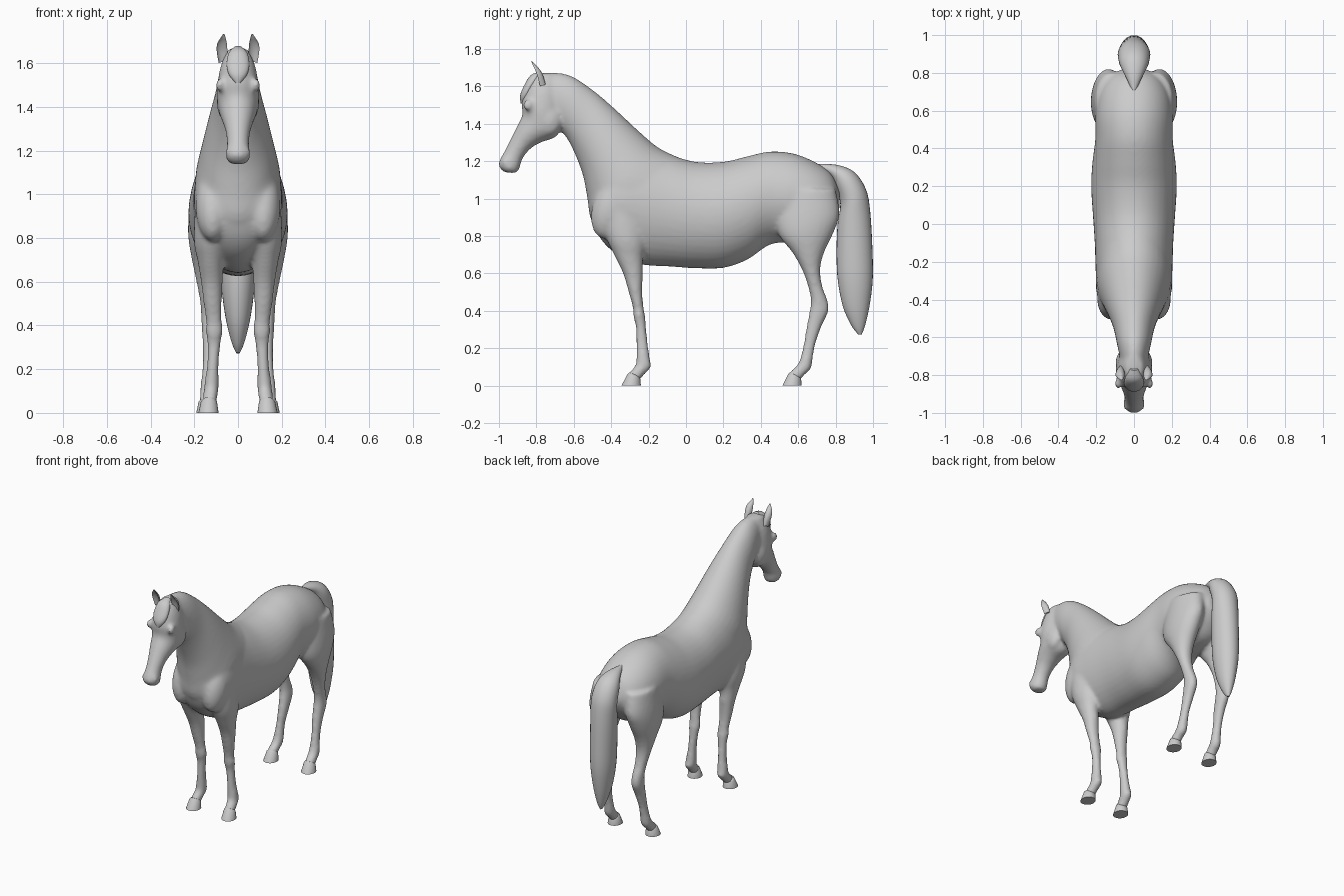
import bpy, bmesh, math
from mathutils import Vector, Matrix


def catmull(a, b, c, d, t):
    return 0.5 * (2 * b + (c - a) * t + (2 * a - 5 * b + 4 * c - d) * t ** 2 + (3 * b - a - 3 * c + d) * t ** 3)


def loft(bm, rows, side=1, steps=4, n=28, cup=False):
    """Closed skin over rows of (front y, front z, back y, back z, centre x, half width)."""
    dense = []
    for i in range(len(rows) - 1):
        q = [rows[max(0, min(len(rows) - 1, i + k))] for k in (-1, 0, 1, 2)]
        dense += [[catmull(*v, s / steps) for v in zip(*q)] for s in range(steps)]
    dense.append(rows[-1])
    rings = []
    for fy, fz, by, bz, cx, w in dense:
        ring = []
        for k in range(n):
            a = 2 * math.pi * k / n
            d = math.cos(a)
            if cup and d > 0:
                d *= -0.55
            ring.append(bm.verts.new((side * (cx + math.sin(a) * w),
                                      (fy + by) / 2 + d * (fy - by) / 2,
                                      (fz + bz) / 2 + d * (fz - bz) / 2)))
        rings.append(ring)
    faces = []
    for r0, r1 in zip(rings, rings[1:]):
        for k in range(n):
            faces.append(bm.faces.new((r0[k], r0[(k + 1) % n], r1[(k + 1) % n], r1[k])))
    faces += [bm.faces.new(rings[0]), bm.faces.new(rings[-1])]
    bmesh.ops.recalc_face_normals(bm, faces=faces)


def finish(bm, name, voxel=0, smooth=0, angle=50):
    me = bpy.data.meshes.new(name)
    bm.to_mesh(me)
    bm.free()
    ob = bpy.data.objects.new(name, me)
    bpy.context.collection.objects.link(ob)
    bpy.ops.object.select_all(action='DESELECT')
    bpy.context.view_layer.objects.active = ob
    ob.select_set(True)
    if voxel:
        m = ob.modifiers.new("fuse", 'REMESH')
        m.mode, m.voxel_size, m.use_smooth_shade = 'VOXEL', voxel, True
        s = ob.modifiers.new("soften", 'SMOOTH')
        s.factor, s.iterations = 0.5, smooth
        bpy.ops.object.modifier_apply(modifier="fuse")
        bpy.ops.object.modifier_apply(modifier="soften")
        bpy.ops.object.shade_smooth()
    else:
        bpy.ops.object.shade_smooth_by_angle(angle=math.radians(angle))
    return ob


def blob(bm, loc, size, tilt=0):
    mat = Matrix.Translation(loc) @ Matrix.Rotation(tilt, 4, 'X') @ Matrix.Diagonal((*size, 1))
    bmesh.ops.create_uvsphere(bm, u_segments=24, v_segments=16, radius=1, matrix=mat)


# Trunk: y, top z, bottom z, half width
trunk = [(-.505, 1.06, .89, .09), (-.46, 1.17, .79, .155), (-.38, 1.25, .71, .195),
         (-.25, 1.29, .65, .203), (-.1, 1.24, .638, .208), (.05, 1.197, .628, .218),
         (.2, 1.197, .63, .227), (.33, 1.227, .675, .22), (.45, 1.252, .755, .205),
         (.58, 1.24, .77, .205), (.7, 1.19, .80, .185), (.78, 1.13, .88, .13), (.822, 1.04, .95, .06)]
neck = [(-.77, 1.675, -.72, 1.40, 0, .065), (-.63, 1.663, -.645, 1.335, 0, .09),
        (-.5, 1.582, -.59, 1.23, 0, .11), (-.38, 1.48, -.55, 1.12, 0, .14),
        (-.26, 1.368, -.527, 1.0, 0, .17), (-.14, 1.268, -.505, .88, 0, .195),
        (0, 1.205, -.42, .76, 0, .195)]
head = [(-.82, 1.66, -.70, 1.672, 0, .045), (-.855, 1.60, -.66, 1.57, 0, .08),
        (-.88, 1.52, -.655, 1.43, 0, .096), (-.875, 1.45, -.69, 1.335, 0, .09),
        (-.902, 1.39, -.77, 1.303, 0, .075), (-.937, 1.32, -.83, 1.268, 0, .058),
        (-.967, 1.26, -.873, 1.215, 0, .051), (-.995, 1.21, -.887, 1.17, 0, .054),
        (-1.002, 1.175, -.90, 1.143, 0, .053), (-.975, 1.142, -.92, 1.136, 0, .03)]
front_leg = [(-.47, .97, -.22, .97, .115, .08), (-.43, .8, -.215, .78, .122, .08),
             (-.385, .70, -.23, .68, .124, .06), (-.337, .6, -.23, .6, .12, .05),
             (-.307, .5, -.233, .5, .116, .042), (-.285, .42, -.227, .42, .11, .037),
             (-.282, .37, -.218, .37, .109, .039), (-.268, .31, -.213, .31, .11, .03),
             (-.266, .22, -.203, .22, .115, .027), (-.265, .15, -.192, .14, .12, .033),
             (-.27, .11, -.186, .10, .123, .034), (-.3, .075, -.222, .06, .128, .033),
             (-.312, .04, -.25, .03, .13, .034)]
hind_leg = [(.50, 1.05, .80, 1.05, .115, .09), (.48, .9, .822, .92, .135, .09),
            (.50, .80, .79, .82, .145, .083), (.57, .71, .738, .71, .148, .065),
            (.625, .61, .718, .62, .145, .049), (.655, .52, .73, .53, .138, .039),
            (.667, .45, .756, .46, .132, .037), (.657, .38, .763, .40, .13, .037),
            (.643, .31, .727, .32, .13, .032), (.628, .22, .692, .22, .135, .027),
            (.609, .14, .676, .13, .138, .033), (.59, .105, .668, .09, .14, .034),
            (.557, .075, .637, .06, .143, .033), (.54, .04, .61, .03, .145, .034)]

# Body: trunk, neck, head and legs fused into one skin
body = bmesh.new()
loft(body, [(y, t, y, b, 0, w) for y, t, b, w in trunk], n=40)
loft(body, neck, n=36)
loft(body, head)
for s in (1, -1):
    loft(body, front_leg, s)
    loft(body, hind_leg, s)
    blob(body, (s * .083, -.845, 1.50), (.02, .028, .03))      # eye
    blob(body, (s * .055, -.735, 1.42), (.042, .07, .085))     # cheek
    blob(body, (s * .115, -.40, .95), (.08, .10, .17), -.3)    # shoulder
    blob(body, (s * .038, -.965, 1.195), (.018, .022, .024))   # nostril
finish(body, "horse_body", voxel=.0105, smooth=12)

# Hooves
for label, y, x in (("front", -.345, .135), ("hind", .515, .145)):
    for s in (1, -1):
        bm = bmesh.new()
        loft(bm, [(y, 0, y + .104, 0, x, .046), (y + .032, .062, y + .10, .04, x - .002, .037),
                  (y + .042, .072, y + .095, .05, x - .003, .028)], s, steps=1)
        finish(bm, ("left_" if s > 0 else "right_") + label + "_hoof")

# Cupped ears
for s in (1, -1):
    bm = bmesh.new()
    loft(bm, [(-.81, 1.59, -.75, 1.61, .07, .018), (-.822, 1.645, -.765, 1.66, .073, .024),
              (-.83, 1.685, -.785, 1.695, .073, .022), (-.832, 1.715, -.81, 1.72, .068, .011),
              (-.829, 1.735, -.825, 1.735, .065, .002)], s, n=20, cup=True)
    finish(bm, "left_ear" if s > 0 else "right_ear", angle=70)

# Forelock lying on the forehead
bm = bmesh.new()
loft(bm, [(-.775, 1.68, -.76, 1.66, 0, .02), (-.83, 1.66, -.79, 1.62, 0, .045),
          (-.868, 1.60, -.82, 1.58, 0, .052), (-.887, 1.55, -.84, 1.54, 0, .04),
          (-.884, 1.51, -.86, 1.51, 0, .012)])
finish(bm, "forelock")

# Tail
bm = bmesh.new()
loft(bm, [(.70, 1.165, .71, 1.185, 0, .01), (.77, 1.12, .81, 1.18, 0, .048),
          (.80, 1.06, .90, 1.142, 0, .076), (.825, .97, .962, 1.05, 0, .086),
          (.81, .86, .985, .93, 0, .084), (.805, .7, .997, .72, 0, .08),
          (.812, .56, .998, .56, 0, .074), (.84, .42, .98, .42, 0, .054),
          (.885, .32, .957, .32, 0, .028), (.92, .275, .938, .272, 0, .008)])
finish(bm, "tail")
